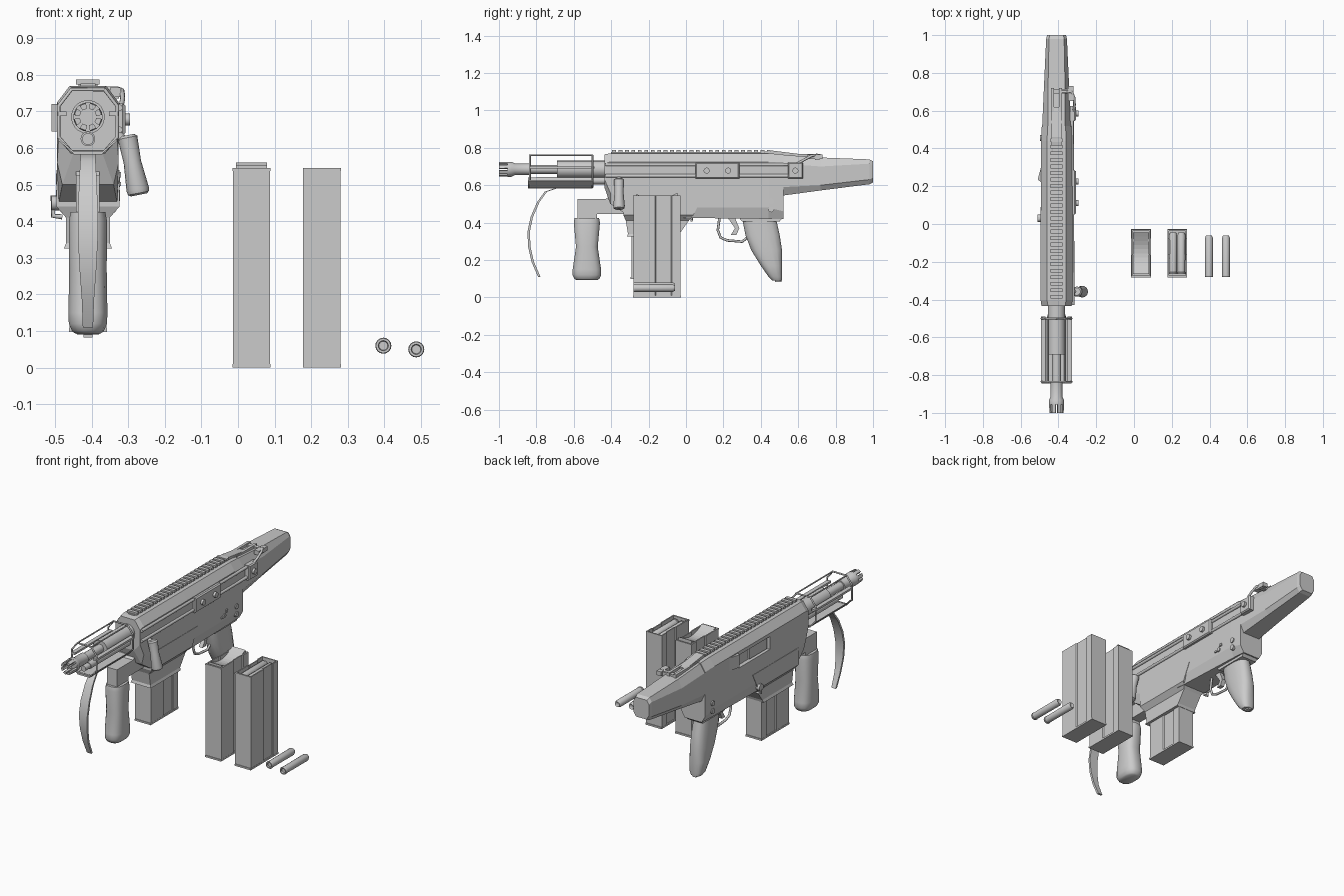
import bpy, bmesh, math
from mathutils import Vector

if "Cube" in bpy.data.objects:
    bpy.data.objects.remove(bpy.data.objects["Cube"])

X = -0.41          # centre plane of the main assembly


def finish(name, bm, smooth=False):
    bmesh.ops.recalc_face_normals(bm, faces=bm.faces)
    me = bpy.data.meshes.new(name)
    bm.to_mesh(me)
    bm.free()
    ob = bpy.data.objects.new(name, me)
    bpy.context.collection.objects.link(ob)
    if smooth:
        bpy.ops.object.select_all(action='DESELECT')
        ob.select_set(True)
        bpy.context.view_layer.objects.active = ob
        bpy.ops.object.shade_smooth_by_angle(angle=math.radians(40))
    return ob


def loft(name, rings, smooth=False):
    bm = bmesh.new()
    vs = [[bm.verts.new(p) for p in r] for r in rings]
    n = len(vs[0])
    for a, b in zip(vs, vs[1:]):
        for i in range(n):
            bm.faces.new((a[i], a[(i + 1) % n], b[(i + 1) % n], b[i]))
    bm.faces.new(vs[0])
    bm.faces.new(vs[-1])
    return finish(name, bm, smooth)


def prism(name, yz, hw, x=X):
    return loft(name, [[(x + s * hw, y, z) for y, z in yz] for s in (-1, 1)])


def boxes(name, specs):
    """Each spec is (x0, x1, y0, y1, z0, z1)."""
    bm = bmesh.new()
    for x0, x1, y0, y1, z0, z1 in specs:
        vs = bmesh.ops.create_cube(bm, size=1)['verts']
        for v in vs:
            v.co = ((x0 + x1) / 2 + v.co.x * (x1 - x0), (y0 + y1) / 2 + v.co.y * (y1 - y0),
                    (z0 + z1) / 2 + v.co.z * (z1 - z0))
    return finish(name, bm)


def turned(name, p, q, prof, n=16):
    """Round part along p-q from (fraction, radius) pairs."""
    p, q = Vector(p), Vector(q)
    rot = (q - p).to_track_quat('Z', 'Y')
    rings = [[p + (q - p) * t + rot @ Vector((r * math.cos(a), r * math.sin(a), 0))
              for a in (2 * math.pi * i / n for i in range(n))] for t, r in prof]
    return loft(name, rings, True)


def rod(name, p, q, r, n=16):
    return turned(name, p, q, [(0, r), (1, r)], n)


def tube(name, pts, r):
    cu = bpy.data.curves.new(name, 'CURVE')
    cu.dimensions = '3D'
    cu.bevel_depth, cu.bevel_resolution, cu.use_fill_caps = r, 2, True
    sp = cu.splines.new('POLY')
    sp.points.add(len(pts) - 1)
    for p, c in zip(sp.points, pts):
        p.co = (*c, 1)
    ob = bpy.data.objects.new(name, cu)
    bpy.context.collection.objects.link(ob)


def grip(name, stations, n=16):
    """Stations are (z, centre y, half depth, half width)."""
    def sq(v):
        return math.copysign(abs(v) ** 0.75, v)
    rings = [[(X + hx * sq(math.cos(a)), yc + hy * sq(math.sin(a)), z)
              for a in (2 * math.pi * (i + .5) / n for i in range(n))] for z, yc, hy, hx in stations]
    return loft(name, rings, True)


def shell(name, stations):
    """Eight-sided body; stations are (y, top z, top hw, shoulder z, hw, low z, bottom z, bottom hw)."""
    rings = []
    for y, zt, wt, zs, w, zl, zb, wb in stations:
        half = [(wt, zt), (w, zs), (w, zl), (wb, zb)]
        rings.append([(X + a, y, z) for a, z in half] + [(X - a, y, z) for a, z in reversed(half)])
    return loft(name, rings)


# receiver with an ejection port cut in the left side
body = shell('receiver', [
    (-.435, .765, .045, .715, .08, .63, .585, .04), (-.405, .77, .05, .725, .084, .56, .50, .07),
    (-.33, .77, .05, .725, .084, .52, .45, .08), (.0, .77, .05, .725, .084, .48, .425, .075),
    (.44, .77, .05, .725, .082, .48, .42, .06), (.52, .765, .048, .72, .078, .46, .42, .055)])
cut = boxes('port_cutter', [(X - .12, X - .06, -.07, .22, .63, .705)])
mod = body.modifiers.new('port', 'BOOLEAN')
mod.object = cut
bpy.context.view_layer.objects.active = body
bpy.ops.object.modifier_apply(modifier='port')
bpy.data.objects.remove(cut)
boxes('bolt_carrier', [(X - .072, X - .05, -.06, .10, .635, .70)])
loft('shell_deflector', [[(X - .08, .22, z), (X - .10, .235, z), (X - .08, .31, z)] for z in (.645, .72)])

# stock
shell('stock', [(.40, .768, .045, .72, .078, .58, .53, .055), (.52, .762, .045, .715, .076, .59, .545, .055),
                (.72, .748, .045, .70, .067, .60, .572, .047), (.98, .738, .04, .715, .055, .63, .605, .038),
                (1.0, .728, .036, .705, .05, .64, .615, .034)])
boxes('stock_top_strip', [(X + s * .022 - .008, X + s * .022 + .008, .5, .72, .73, .768) for s in (-1, 1)])
prism('cheek_wedge', [(.34, .765), (.46, .785), (.50, .78), (.62, .765), (.62, .745), (.34, .75)], .026)
boxes('rear_buckle', [(X - .02, X + .085, .69, .715, .735, .76), (X + .06, X + .09, .65, .73, .74, .765)])

# top rail
boxes('top_rail', [(X - .02, X + .02, -.40, .46, .765, .777)] +
      [(X - .032, X + .032, -.395 + .0345 * i, -.375 + .0345 * i, .774, .787) for i in range(25)])

# barrel, flash hider with prongs, gas tube
rod('barrel', (X, -.93, .685), (X, -.40, .685), .024)
rod('barrel_sleeve', (X, -.69, .685), (X, -.42, .685), .046, 20)
turned('flash_hider', (X, -.955, .685), (X, -.84, .685), [(0, .04), (.2, .04), (.35, .031), (1, .031)], 20)
bm = bmesh.new()
for i in range(8):
    v = []
    for y, k in ((-1.0, .95), (-.95, 1)):
        for r, da in ((.023, -.27), (.04 * k, -.25), (.04 * k, .25), (.023, .27)):
            a = math.pi / 8 + i * math.pi / 4 + da
            v.append(bm.verts.new((X + r * math.cos(a), y, .685 + r * math.sin(a))))
    for f in ((0, 1, 2, 3), (4, 5, 6, 7), (0, 1, 5, 4), (1, 2, 6, 5), (2, 3, 7, 6), (3, 0, 4, 7)):
        bm.faces.new([v[j] for j in f])
finish('flash_hider_prongs', bm)
rod('gas_tube', (X, -.80, .625), (X, -.40, .625), .02)
rod('gas_tube_cap', (X, -.845, .625), (X, -.80, .625), .016)

# open fore-end frame around the barrel
for y in (-.835, -.50):
    pts = [(.045, .76), (.08, .715), (.08, .63), (.045, .59)]
    ring = [(X + a, y, z) for a, z in pts] + [(X - a, y, z) for a, z in reversed(pts)]
    tube('frame_hoop', ring + ring[:1], .005)
for s in (-1, 1):
    tube('frame_top_wire', [(X + s * .045, -.835, .76), (X + s * .045, -.50, .76)], .004)
    boxes('frame_side_strip', [sorted((X + s * .058, X + s * .082)) + [-.84, -.49, .688, .70]])
    loft('frame_tray_side', [[(X + s * a, y, z) for a, z in ((.04, .585), (.08, .62), (.08, .627), (.04, .592))]
                             for y in (-.845, -.50)])
boxes('frame_tray', [(X - .04, X + .04, -.845, -.50, .582, .592)])

# curved hand strap hanging from the tray
path = [(-.69, .585, .020), (-.75, .565, .021), (-.79, .51, .024), (-.825, .43, .027), (-.842, .35, .027),
        (-.838, .27, .023), (-.82, .19, .017), (-.785, .11, .014)]
loft('hand_strap', [[(X - w, y - .006, z), (X + w, y - .006, z), (X + w, y + .007, z), (X - w, y + .007, z)]
                    for y, z, w in path], True)

# front grip and mount
prism('front_grip_mount', [(-.58, .525), (-.43, .525), (-.39, .56), (-.30, .50), (-.33, .445), (-.475, .445),
                           (-.475, .42), (-.58, .42)], .032)
grip('front_grip', [(.425, -.53, .066, .048), (.40, -.53, .071, .053), (.27, -.53, .059, .052),
                    (.15, -.53, .077, .054), (.12, -.53, .078, .053), (.10, -.53, .068, .044), (.093, -.53, .058, .035)])

# rear grip, trigger and guard
prism('grip_tang', [(.28, .43), (.52, .43), (.50, .405), (.30, .405)], .05)
grip('rear_grip', [(.425, .39, .092, .044), (.33, .41, .093, .047), (.25, .432, .083, .049),
                   (.17, .457, .058, .048), (.11, .478, .037, .042), (.09, .487, .026, .03)])
boxes('sling_stud', [(X - .012, X + .012, .475, .51, .082, .11)])
tube('trigger_guard', [(X, .18, .43), (X, .17, .36), (X, .185, .32), (X, .22, .305), (X, .30, .298), (X, .34, .33)], .007)
prism('trigger', [(.22, .43), (.26, .43), (.285, .37), (.27, .335), (.24, .335), (.262, .37)], .012)

# magazine well, flared at the mouth
loft('magazine_well', [[(X + sx * hx, y, z) for sx, y in ((-1, y0), (1, y0), (1, y1), (-1, y1))]
                       for z, hx, y0, y1 in ((.54, .086, -.335, .09), (.44, .086, -.335, .04),
                                             (.41, .06, -.322, .015), (.34, .06, -.31, -.035), (.325, .066, -.315, -.04))])
rod('magazine_release', (X - .07, .03, .45), (X - .10, .03, .45), .02)
tube('release_lever', [(X - .095, .03, .47), (X - .095, .03, .415), (X - .07, .03, .412)], .007)


# magazines
def magazine(name, x, z0, z1, dy=0):
    side = [(.051, -.03), (.051, -.075), (.046, -.08), (.046, -.16), (.051, -.165), (.051, -.28)]

    def ring(z, inset):
        loop = side + [(-a, b) for a, b in reversed(side)]
        return [(x + a * (1 - inset / .051), dy - .155 + (b + .155) * (1 - inset / .125), z) for a, b in loop]
    loft(name, [ring(z0, 0), ring(z1, 0), ring(z1, .007), ring(z1 - .06, .007)])
    boxes(name + '_floor_plate', [(x - .052, x + .052, dy - .284, dy - .026, z0 - .002, z0 + .008)])
    boxes(name + '_lip', [(x - .052, x + .052, dy - .283, dy - .275, z1 - .008, z1)])


def cartridge(name, x, y, z):
    turned(name, (x, y - .22, z), (x, y, z), [(.04, .012), (0, .014), (0, .02), (.015, .022), (.04, .022),
                                              (.05, .02), (.94, .021), (1, .015), (.98, .008)], 16)


magazine('fitted_magazine', X, .10, .5, -.012)
magazine('spare_magazine', .037, .002, .545)
magazine('loaded_magazine', .229, .002, .545)
arc = [(-.265 + .22 * t / 10, .553 - .035 * math.sin(math.pi * t / 10) + .007 * t / 10) for t in range(11)]
prism('magazine_follower', arc + [(-.045, .48), (-.265, .48)], .042, .037)
for s in (-1, 1):
    cartridge('stacked_cartridge', .229 + s * .022, -.045, .515)
cartridge('cartridge_left', .397, -.06, .06)
cartridge('cartridge_right', .487, -.06, .05)

# right side rods, clamps and bolts
for z in (.71, .65):
    rod('side_rod', (X + .086, -.43, z), (X + .082, .60, z), .009, 10)
for y0, y1, bolts in ((.05, .285, (.11, .225)), (.545, .625, (.585,))):
    x0 = X + .07
    loft('side_clamp', [[(x, y0 + i, .635 + i), (x, y1 - i, .635 + i), (x, y1 - i, .722 - i), (x, y0 + i, .722 - i)]
                        for x, i in ((x0, 0), (x0 + .025, 0), (x0 + .032, .006))])
    for y in bolts:
        rod('clamp_bolt', (x0 + .02, y, .678), (x0 + .045, y, .678), .016)
tube('rear_wire', [(X + .09, .585, .71), (X + .095, .63, .735), (X + .093, .67, .757), (X + .08, .70, .762),
                   (X + .03, .70, .76)], .007)
for z in (.47, .515):
    for s in (-1, 1):
        rod('rear_pin', (X + s * .05, .455, z), (X + s * .087, .455, z), .015)
rod('selector_hub', (X + .07, .34, .505), (X + .088, .34, .505), .012)
boxes('selector_lever', [(X + .08, X + .09, .31, .345, .497, .507), (X + .08, X + .09, .35, .365, .52, .535)])

# slanted charging handle
rod('charging_arm', (X + .07, -.358, .645), (X + .108, -.358, .61), .014, 12)
turned('charging_handle', (X + .107, -.358, .635), (X + .139, -.358, .472),
       [(0, .02), (.04, .027), (.45, .024), (.9, .031), (.97, .029), (1, .022)])
